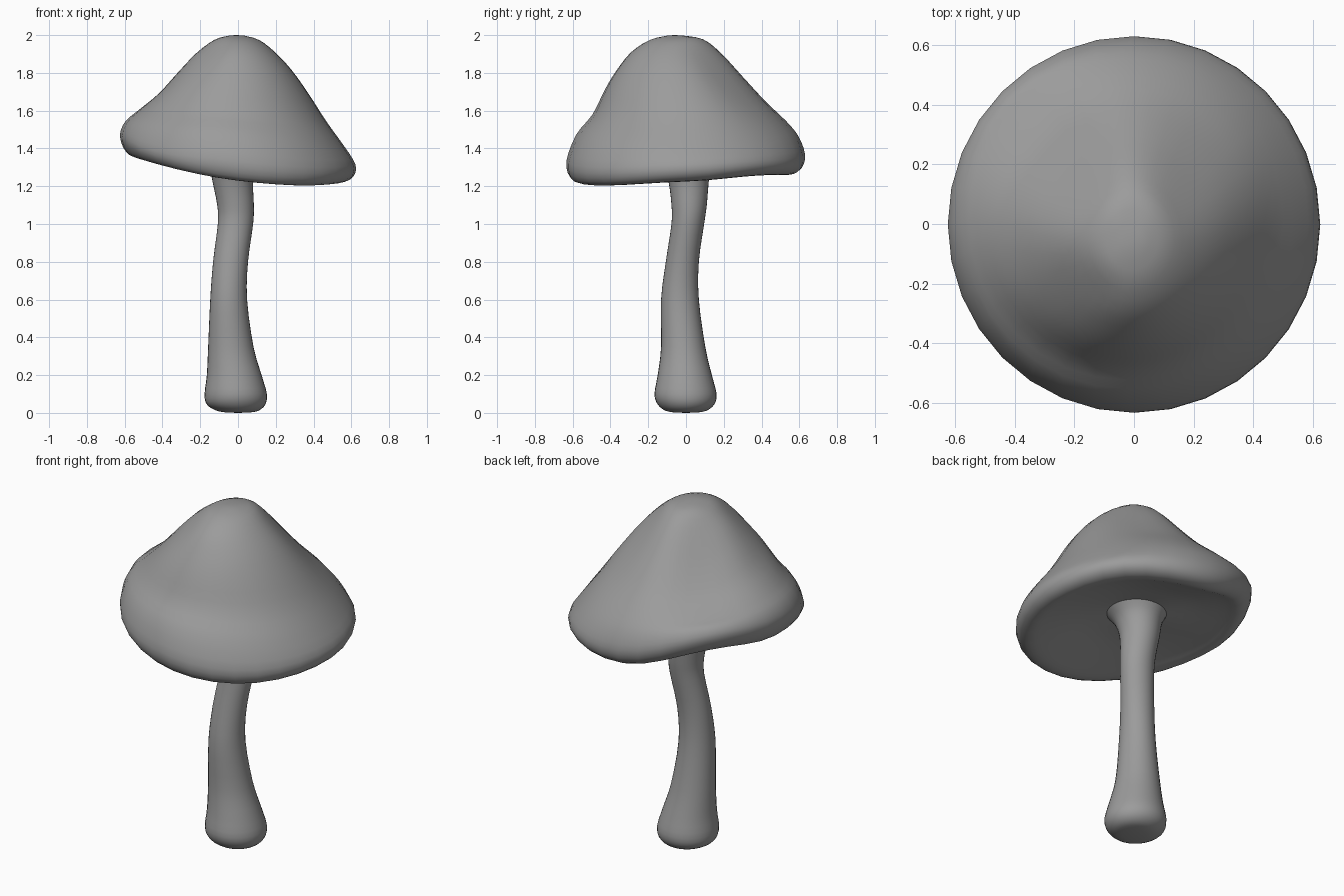
import bpy, bmesh, math

grey = bpy.data.materials.new("mushroom_grey")
grey.diffuse_color = (0.33, 0.33, 0.33, 1)


def refine(rows, steps):
    """Catmull-Rom interpolation between the hand-measured rings."""
    out = []
    for i in range(len(rows) - 1):
        p0, p1 = rows[max(i - 1, 0)], rows[i]
        p2, p3 = rows[i + 1], rows[min(i + 2, len(rows) - 1)]
        for s in range(steps):
            t = s / steps
            out.append([0.5 * (2 * b + (c - a) * t + (2 * a - 5 * b + 4 * c - d) * t * t
                               + (3 * b - a - 3 * c + d) * t ** 3)
                        for a, b, c, d in zip(p0, p1, p2, p3)])
    return out + [list(rows[-1])]


def ring_point(row, a):
    """Row: x min/max, y min/max, height at +x, -x, +y, -y, then a wave per quadrant."""
    x0, x1, y0, y1, zr, zl, zb, zf = row[:8]
    c, s = math.cos(a), math.sin(a)
    wave = row[8 + int(a / (math.pi / 2)) % 4] * math.sin(2 * a) ** 2
    return ((x0 + x1) / 2 + (x1 - x0) / 2 * c,
            (y0 + y1) / 2 + (y1 - y0) / 2 * s,
            (zr + zl + zb + zf) / 4 + (zr - zl) / 2 * c + (zb - zf) / 2 * s
            + (zr + zl - zb - zf) / 4 * math.cos(2 * a) + wave)


def loft(name, rows, sides, steps, tip):
    bm = bmesh.new()
    rings = [[bm.verts.new(ring_point(r, 2 * math.pi * k / sides)) for k in range(sides)]
             for r in refine(rows, steps)]
    for lo, hi in zip(rings, rings[1:]):
        for k in range(sides):
            n = (k + 1) % sides
            bm.faces.new((lo[k], lo[n], hi[n], hi[k]))
    v = bm.verts.new(tip)
    for k in range(sides):
        bm.faces.new((rings[0][(k + 1) % sides], rings[0][k], v))
    bmesh.ops.recalc_face_normals(bm, faces=bm.faces)
    # Open where cap and stem meet: make sure the tip fan faces outward
    outward = 1 if tip[2] > 1 else -1
    if v.link_faces[0].normal.z * outward < 0:
        bmesh.ops.reverse_faces(bm, faces=bm.faces)
    for f in bm.faces:
        f.smooth = True
    mesh = bpy.data.meshes.new(name)
    bm.to_mesh(mesh)
    bm.free()
    mesh.materials.append(grey)
    obj = bpy.data.objects.new(name, mesh)
    bpy.context.collection.objects.link(obj)
    return obj


# Cap: from the crown over the wavy rim into the hollow underside
joint = (-.18, .14, -.16, .155)
cap = [
    (-.045, .03, -.095, -.02, 1.998, 1.998, 1.998, 1.998),
    (-.125, .11, -.19, .09, 1.975, 1.975, 1.978, 1.975),
    (-.22, .19, -.29, .185, 1.915, 1.905, 1.905, 1.91),
    (-.32, .28, -.37, .30, 1.82, 1.80, 1.78, 1.81),
    (-.42, .37, -.43, .42, 1.695, 1.69, 1.65, 1.71),
    (-.53, .47, -.495, .53, 1.54, 1.60, 1.545, 1.58),
    (-.595, .56, -.58, .595, 1.415, 1.545, 1.465, 1.475),
    (-.625, .622, -.633, .63, 1.315, 1.475, 1.37, 1.335),
    (-.605, .61, -.615, .615, 1.25, 1.40, 1.30, 1.25),
    (-.56, .55, -.56, .56, 1.225, 1.36, 1.27, 1.23),
    (-.48, .46, -.47, .48, 1.255, 1.37, 1.295, 1.26),
    (-.32, .28, -.29, .31, 1.32, 1.375, 1.345, 1.335),
    (*joint, 1.365, 1.365, 1.365, 1.365),
]
# Height waves of the cap between the axes
flat = (0, 0, 0, 0)
waves = [flat, flat, (-.02, -.03, -.02, 0), (-.035, -.05, -.01, 0),
         (-.03, -.045, 0, 0), (-.01, -.02, -.01, 0), (0, .015, -.025, 0),
         (.01, .04, -.03, -.005), (.02, .05, -.005, -.005), (.02, .05, .005, -.005),
         (.015, .04, .005, -.005), (.005, .02, 0, 0), flat]
loft("mushroom_cap", [r + w for r, w in zip(cap, waves)], 32, 3, (-.01, -.06, 2.0))

# Stem: bulbous foot, S-shaped stalk, flare meeting the underside
stem = [
    (-.06, .06, -.06, .06, .002),
    (-.115, .11, -.11, .11, .012),
    (-.165, .145, -.15, .15, .045),
    (-.177, .153, -.167, .162, .10),
    (-.165, .125, -.15, .137, .20),
    (-.158, .082, -.132, .102, .35),
    (-.147, .048, -.132, .068, .60),
    (-.132, .053, -.107, .068, .80),
    (-.107, .08, -.077, .096, 1.0),
    (-.11, .084, -.077, .110, 1.1),
    (-.134, .08, -.092, .120, 1.22),
    (-.152, .10, -.122, .132, 1.31),
    (*joint, 1.365),
]
loft("mushroom_stem", [r + (r[4],) * 3 + flat for r in stem], 32, 3, (0, 0, 0))
